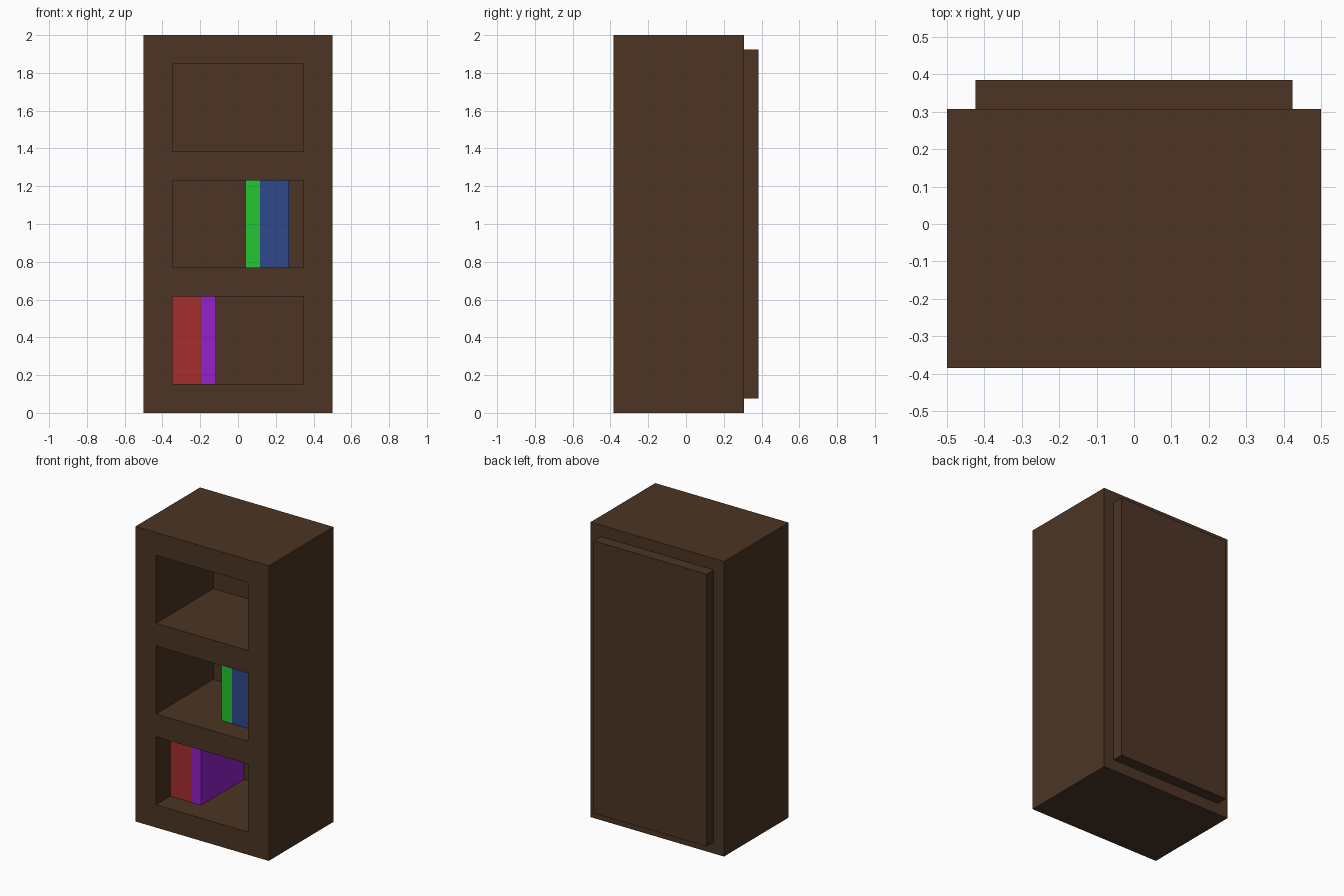
import bpy
import bmesh
from mathutils import Vector

if "Cube" in bpy.data.objects:
    bpy.data.objects.remove(bpy.data.objects["Cube"])

U = 1 / 13  # the whole bookcase sits on a grid of this size


def material(name, rgb):
    def linear(c):
        c /= 255
        return c / 12.92 if c <= 0.04045 else ((c + 0.055) / 1.055) ** 2.4
    mat = bpy.data.materials.new(name)
    mat.diffuse_color = (*[linear(c) for c in rgb], 1)
    mat.use_nodes = True
    mat.node_tree.nodes["Principled BSDF"].inputs["Base Color"].default_value = mat.diffuse_color
    return mat


def box_bmesh(lo, hi):
    """Box between two corners given in grid units."""
    lo, hi = Vector(lo) * U, Vector(hi) * U
    bm = bmesh.new()
    bmesh.ops.create_cube(bm, size=1)
    for v in bm.verts:
        v.co = Vector([(lo[i] + hi[i]) / 2 + v.co[i] * (hi[i] - lo[i]) for i in range(3)])
    return bm


def finish(name, bm, mat):
    bmesh.ops.recalc_face_normals(bm, faces=bm.faces)
    mesh = bpy.data.meshes.new(name)
    bm.to_mesh(mesh)
    bm.free()
    mesh.materials.append(mat)
    obj = bpy.data.objects.new(name, mesh)
    bpy.context.collection.objects.link(obj)
    return obj


wood = material("dark brown wood", (76, 53, 36))
red = material("red cover", (165, 46, 48))
purple = material("purple cover", (148, 33, 203))
green = material("green cover", (36, 198, 50))
blue = material("blue cover", (46, 72, 140))

# Case: a solid block, cut along the shelf lines, with three recesses pushed in
shelves = [(2, 8), (10, 16), (18, 24)]
case = box_bmesh((-6.5, -5, 0), (6.5, 4, 26))
cuts = [((x, 0, 0), (1, 0, 0)) for x in (-4.5, 4.5)]
cuts += [((0, 0, z), (0, 0, 1)) for pair in shelves for z in pair]
for co, no in cuts:
    geom = case.verts[:] + case.edges[:] + case.faces[:]
    bmesh.ops.bisect_plane(case, geom=geom, plane_co=Vector(co) * U, plane_no=no)
case.normal_update()
openings = []
for f in case.faces:
    c = f.calc_center_median() / U
    if c.y < -4.9 and abs(c.x) < 4.4 and any(a < c.z < b for a, b in shelves):
        openings.append(f)
pushed = bmesh.ops.extrude_discrete_faces(case, faces=openings)["faces"]
bmesh.ops.translate(case, vec=(0, 8 * U, 0),
                    verts=list({v for f in pushed for v in f.verts}))
finish("bookcase_case", case, wood)

# Raised panel on the back
finish("back_panel", box_bmesh((-5.5, 4, 1), (5.5, 5, 25)), wood)

# Books: name, colour, left, right, shelf number
books = [
    ("red_book", red, -4.5, -2.5, 0),
    ("purple_book", purple, -2.5, -1.5, 0),
    ("green_book", green, 0.5, 1.5, 1),
    ("blue_book", blue, 1.5, 3.5, 1),
]
for name, mat, x0, x1, shelf in books:
    z0, z1 = shelves[shelf]
    finish(name, box_bmesh((x0, -3, z0), (x1, 3, z1)), mat)
